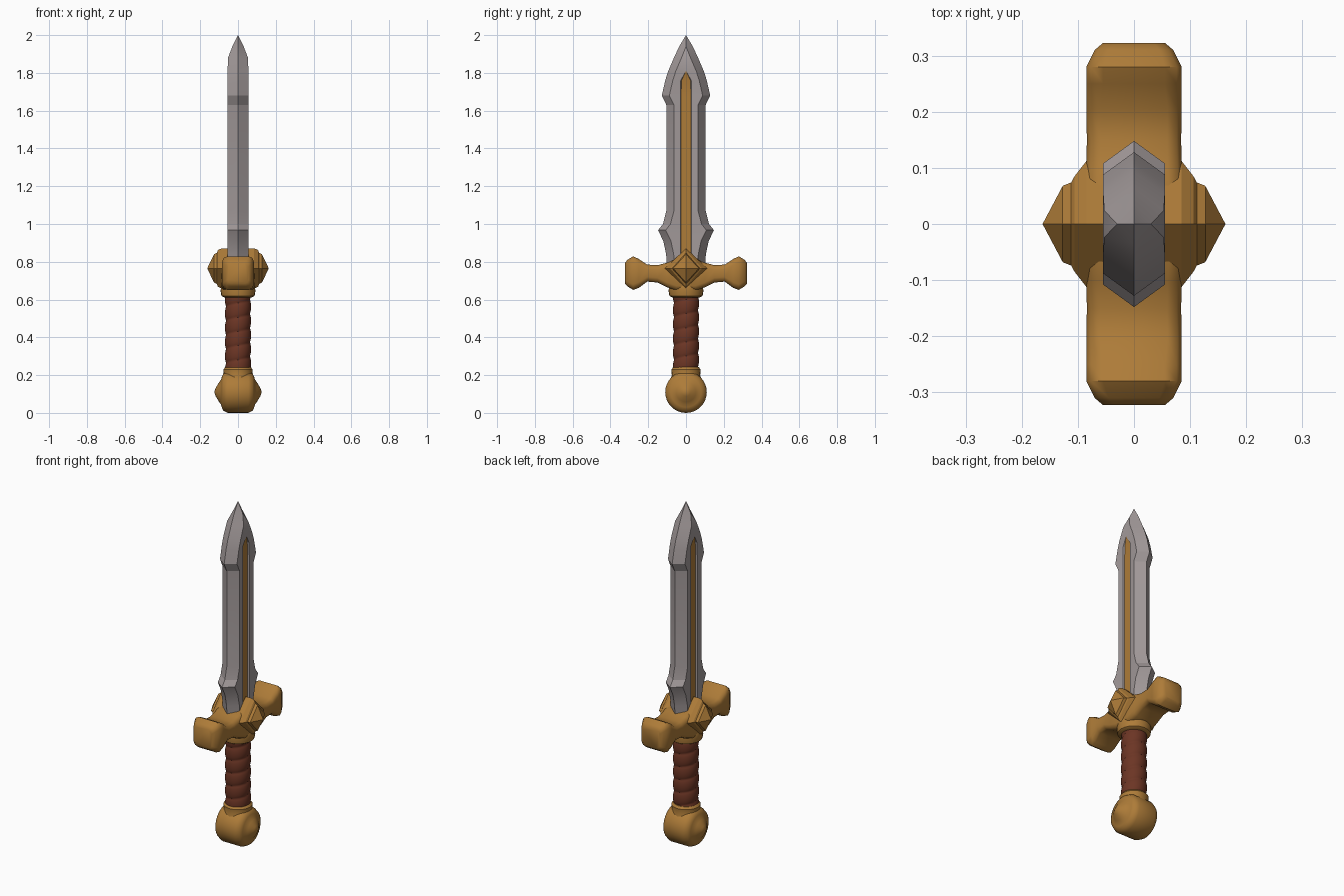
import bpy, bmesh, math

if "Cube" in bpy.data.objects:
    bpy.data.objects.remove(bpy.data.objects["Cube"])


def material(name, r, g, b):
    m = bpy.data.materials.new(name)
    m.diffuse_color = (r, g, b, 1)
    m.use_nodes = True
    m.node_tree.nodes["Principled BSDF"].inputs["Base Color"].default_value = m.diffuse_color
    return m


STEEL = material("steel", 0.36, 0.32, 0.32)
GOLD = material("gold", 0.42, 0.20, 0.04)
LEATHER = material("leather", 0.15, 0.036, 0.018)


def loft(name, rings, mats, pick=None, angle=35):
    """Skin a list of equal-length point rings and cap both ends."""
    bm = bmesh.new()
    rows = [[bm.verts.new(p) for p in ring] for ring in rings]
    n = len(rows[0])
    for i in range(len(rows) - 1):
        for j in range(n):
            k = (j + 1) % n
            f = bm.faces.new((rows[i][j], rows[i][k], rows[i + 1][k], rows[i + 1][j]))
            f.material_index = pick(i, j) if pick else 0
    bm.faces.new(rows[0])
    bm.faces.new(rows[-1])
    bmesh.ops.remove_doubles(bm, verts=bm.verts, dist=0.0002)
    bmesh.ops.recalc_face_normals(bm, faces=bm.faces)
    me = bpy.data.meshes.new(name)
    bm.to_mesh(me)
    bm.free()
    for m in mats:
        me.materials.append(m)
    ob = bpy.data.objects.new(name, me)
    bpy.context.collection.objects.link(ob)
    bpy.ops.object.select_all(action='DESELECT')
    ob.select_set(True)
    bpy.context.view_layer.objects.active = ob
    bpy.ops.object.shade_smooth_by_angle(angle=math.radians(angle))
    return ob


def circle(n):
    return [2 * math.pi * i / n for i in range(n)]


# Blade: z, half width, half thickness, half width of the gold inlay
stations = [(0.74, 0.10, 0.055, 0.026), (0.84, 0.105, 0.055, 0.026),
            (0.91, 0.12, 0.055, 0.026), (0.967, 0.148, 0.055, 0.026),
            (1.0, 0.122, 0.055, 0.026), (1.07, 0.104, 0.055, 0.026),
            (1.63, 0.104, 0.055, 0.026), (1.68, 0.128, 0.055, 0.026),
            (1.76, 0.11, 0.055, 0.024), (1.81, 0.094, 0.055, 0.0),
            (1.88, 0.064, 0.053, 0.0), (1.94, 0.036, 0.03, 0.0), (2.0, 0.0, 0.0, 0.0)]
rings = []
for z, w, t, g in stations:
    s = max(w - 0.04, 0)
    lip = min(g + 0.004, s) if g else 0
    floor = t - 0.012 if g else t
    half = [(t, -s), (t - 0.003 if g else t, -lip), (floor, -g),
            (floor, g), (t - 0.003 if g else t, lip), (t, s)]
    rings.append([(0, -w, z)] + [(x, y, z) for x, y in half]
                 + [(0, w, z)] + [(-x, -y, z) for x, y in half])
loft("blade", rings, [STEEL, GOLD],
     lambda i, j: int(j in (3, 10) and i < 9), angle=20)

# Cross guard: y, half depth, bottom, top, corner chamfer
arm = [(0.323, 0.055, 0.685, 0.795, 0.02), (0.31, 0.07, 0.67, 0.81, 0.025),
       (0.28, 0.085, 0.651, 0.829, 0.03), (0.25, 0.085, 0.662, 0.815, 0.03),
       (0.205, 0.085, 0.695, 0.785, 0.025), (0.15, 0.084, 0.69, 0.782, 0.025),
       (0.10, 0.085, 0.665, 0.795, 0.025), (0.05, 0.088, 0.648, 0.815, 0.025)]
rings = []
for y, h, b, t, c in [(-a[0], *a[1:]) for a in arm] + arm[::-1]:
    corners = [(h, b + c), (h, t - c), (h - c * 0.3, t - c * 0.3), (h - c, t),
               (c - h, t), (c * 0.3 - h, t - c * 0.3), (-h, t - c), (-h, b + c),
               (c * 0.3 - h, b + c * 0.3), (c - h, b), (h - c, b), (h - c * 0.3, b + c * 0.3)]
    rings.append([(x, y, z) for x, z in corners])
loft("cross_guard", rings, [GOLD], angle=50)

# Stepped diamond boss on each face of the guard
steps = [(0.05, 0.115, 0.105), (0.085, 0.112, 0.106), (0.106, 0.085, 0.098),
         (0.112, 0.074, 0.082), (0.127, 0.068, 0.075), (0.163, 0.0, 0.0)]
for side, label in ((1, "right"), (-1, "left")):
    loft("guard_boss_" + label,
         [[(side * x, ry * math.cos(a), 0.765 + rz * math.sin(a)) for a in circle(4)]
          for x, ry, rz in steps], [GOLD], angle=25)


def lathe_z(name, profile, mat, n=24):
    loft(name, [[(r * math.cos(a), r * math.sin(a), z) for a in circle(n)]
                for r, z in profile], [mat])


# Collars above and below the grip
lathe_z("upper_collar", [(0.075, 0.612), (0.088, 0.62), (0.092, 0.645), (0.09, 0.67), (0.08, 0.70)], GOLD)
lathe_z("lower_collar", [(0.085, 0.17), (0.075, 0.20), (0.078, 0.23), (0.068, 0.242)], GOLD)

# Grip with a spiral leather wrap
rings = []
for i in range(65):
    z = 0.225 + 0.40 * i / 64
    ring = []
    for a in circle(32):
        phase = (z / 0.075 - a / (2 * math.pi)) % 1
        r = 0.061 + 0.008 * math.sqrt(max(0, math.sin(math.pi * phase)))
        ring.append((r * math.cos(a), r * math.sin(a), z))
    rings.append(ring)
loft("grip", rings, [LEATHER], angle=40)

# Pommel: disc turned about the x axis with a domed centre on each face
dome = [(0.126, 0.0), (0.118, 0.022), (0.10, 0.052), (0.09, 0.066),
        (0.086, 0.08), (0.078, 0.098), (0.055, 0.11)]
profile = dome + [(-x, r) for x, r in dome[::-1]]
loft("pommel", [[(x, r * math.cos(a), 0.11 + r * math.sin(a)) for a in circle(32)]
                for x, r in profile], [GOLD], angle=40)
